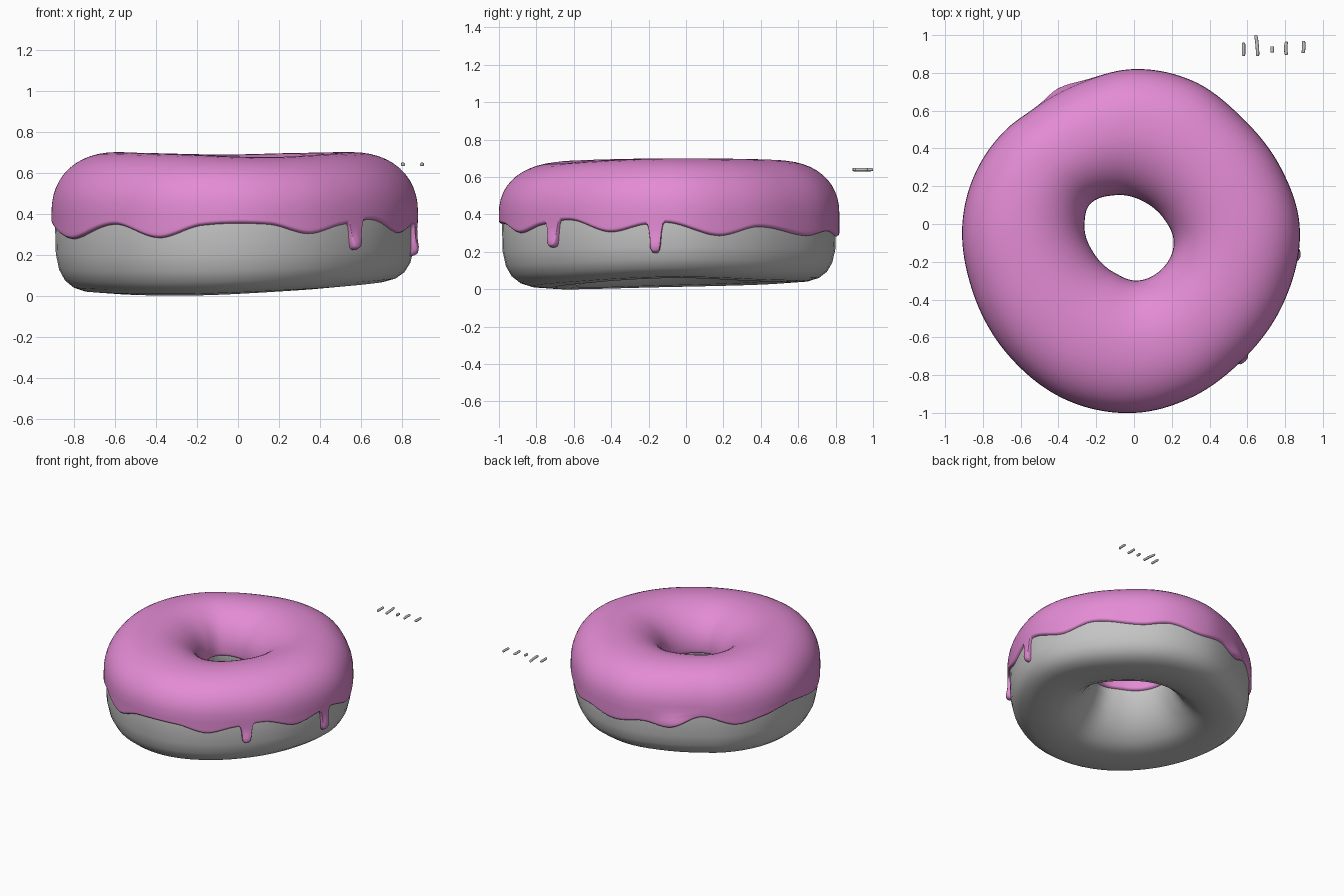
import bpy, bmesh, math

if "Cube" in bpy.data.objects:
    bpy.data.objects.remove(bpy.data.objects["Cube"])

CX, CY, ZM = -0.02, -0.085, 0.40      # ring centre and height of the equator


def loop_curve(knots):
    """Smooth closed curve through (degrees, value) knots."""
    k = sorted((a % 360, v) for a, v in knots)
    k = [(a - 360, v) for a, v in k[-2:]] + k + [(a + 360, v) for a, v in k[:3]]

    def f(deg):
        deg %= 360
        for i in range(1, len(k) - 2):
            (a0, v0), (a1, v1), (a2, v2), (a3, v3) = k[i - 1:i + 3]
            if a1 <= deg <= a2:
                w = a2 - a1
                t = (deg - a1) / w
                m1, m2 = (v2 - v0) / (a2 - a0) * w, (v3 - v1) / (a3 - a1) * w
                return ((2*t**3 - 3*t*t + 1) * v1 + (t**3 - 2*t*t + t) * m1
                        + (3*t*t - 2*t**3) * v2 + (t**3 - t*t) * m2)
        return k[2][1]
    return f


# lumpy outline, hole, bottom and top of the ring
r_outer = loop_curve([(5, .90), (26, .884), (48, .878), (68, .905), (89, .905), (106, .875),
                      (117, .866), (128, .864), (138, .880), (157, .894), (174, .893),
                      (197, .878), (224, .888), (249, .912), (272, .915), (292, .893),
                      (313, .870), (339, .878)])
r_hole = loop_curve([(32, .211), (69, .215), (109, .251), (138, .285), (161, .256), (201, .204),
                     (245, .192), (279, .217), (313, .226), (355, .231)])
z_bottom = loop_curve([(0, .06), (45, .045), (90, .035), (180, .012), (250, .0), (300, .025)])
z_top = loop_curve([(0, .70), (60, .695), (95, .688), (135, .695), (180, .70), (240, .69),
                    (285, .675), (325, .69)])

# wavy lower edge of the icing, with two drips
z_wave = loop_curve([(0.5, .352), (17, .285), (33, .332), (56, .285), (70, .31), (85, .28),
                     (100, .31), (113, .285), (128, .365), (144, .295), (157, .32), (175, .355),
                     (205, .275), (229, .345), (246, .28), (260, .34), (281, .345), (294.5, .30),
                     (307, .342), (322.5, .367), (338, .305), (351, .345)])
DRIPS = [(313.5, .135, 2.5), (354.9, .160, 2.1)]      # angle, length, half width


def z_edge(deg):
    z = z_wave(deg)
    for a, length, w in DRIPS:
        z -= length * math.exp(-(abs(deg - a) / w) ** 4)
    return z


def bulge(deg, z):
    """Extra thickness of the drip tips and of one swelling at the back."""
    s = .022 * math.exp(-((deg - 115) / 8) ** 2 - ((z - .31) / .06) ** 2)
    for a, length, w in DRIPS:
        s += .018 * math.exp(-((deg - a) / w) ** 2 - ((z - .345 + length * .75) / .05) ** 2)
    return s


def swell(deg, z):
    """Widen each drip toward its tip and narrow its neck."""
    for a, length, w in DRIPS:
        near = math.exp(-((deg - a) / (2 * w)) ** 4)
        deg += (deg - a) * near * .3 * math.exp(-((z - .345 + length * .8) / .035) ** 2)
    return deg


def section(deg, h):
    ri, ro = r_hole(deg) + .02 - h, r_outer(deg) - .02 + h
    return (ri + ro) / 2, (ro - ri) / 2


def place(deg, r, z):
    t = math.radians(deg)
    return (CX + r * math.cos(t), CY + r * math.sin(t), z)


def by_angle(deg, phi, h):
    """Point on the ring section: phi 0 outside, 90 top, 180 hole, 270 bottom."""
    c, s = math.cos(math.radians(phi)), math.sin(math.radians(phi))
    rc, a = section(deg, h)
    if s >= 0:
        n, b = (2.25 if c > 0 else 2.0), z_top(deg) - .02 + h - ZM
    else:
        n, b = (4.0 if c > 0 else 1.85), ZM - z_bottom(deg)
    r = rc + math.copysign(a * abs(c) ** (2 / n), c)
    return place(deg, r, ZM + math.copysign(b * abs(s) ** (2 / n), s))


def by_height(deg, z, side, h):
    """Point on the lower wall at height z, outside (1) or in the hole (-1)."""
    rc, a = section(deg, h)
    n = 4.0 if side > 0 else 1.85
    q = max(0, ZM - z) / (ZM - z_bottom(deg))
    return place(swell(deg, z) if side > 0 else deg, rc + side * a * (1 - q ** n) ** (1 / n), z)


def material(name, rgb):
    m = bpy.data.materials.new(name)
    m.diffuse_color = (*rgb, 1)
    m.use_nodes = True
    m.node_tree.nodes["Principled BSDF"].inputs["Base Color"].default_value = m.diffuse_color
    return m


def loft(name, columns, mat, wrap_rows=False, caps=False):
    """Skin a closed ring of columns of points."""
    bm = bmesh.new()
    vs = [[bm.verts.new(p) for p in col] for col in columns]
    n, rows = len(vs), len(vs[0])
    for i in range(n):
        a, b = vs[i], vs[(i + 1) % n]
        for j in range(rows if wrap_rows else rows - 1):
            k = (j + 1) % rows
            bm.faces.new((a[j], b[j], b[k], a[k]))
    if caps:
        bm.faces.new([c[0] for c in vs])
        bm.faces.new([c[-1] for c in vs])
        bmesh.ops.recalc_face_normals(bm, faces=bm.faces)
    for f in bm.faces:
        f.smooth = True
    me = bpy.data.meshes.new(name)
    bm.to_mesh(me)
    bm.free()
    me.materials.append(mat)
    ob = bpy.data.objects.new(name, me)
    bpy.context.collection.objects.link(ob)
    return ob


grey = material("plain grey", (.55, .55, .55))
pink = material("icing pink", (.77, .26, .66))

# dough ring
SECTION = [0, 30, 60, 90, 120, 150, 180, 196, 212, 228, 244, 258, 272, 286, 300, 315, 330, 345]
loft("dough", [[by_angle(d * 5, p, .005) for p in SECTION] for d in range(72)], grey, True)


# icing: outer lip, outer wall, top, hole wall, inner lip
def icing_column(deg):
    H, LIP = .02, .018
    ze, zi = z_edge(deg), .36 + .006 * math.sin(math.radians(3 * deg + 40))
    lip = [(1 - math.cos(k), -.008 + (H + .008) * math.sin(k))
           for k in (j * math.pi / 10 for j in range(6))]
    out = [by_height(deg, ze + LIP * u, 1, h + bulge(deg, ze + LIP * u) * (h > 0))
           for u, h in lip]
    for j in range(1, 7):
        z = ze + LIP + (ZM - ze - LIP) * j / 7
        out.append(by_height(deg, z, 1, H + bulge(deg, z)))
    out += [by_angle(deg, p * 7.5, H) for p in range(25)]
    z0 = zi + LIP
    out += [by_height(deg, ZM + (z0 - ZM) * j / 3, -1, H) for j in (1, 2)]
    out += [by_height(deg, zi + LIP * u, -1, h) for u, h in reversed(lip)]
    return out


loft("icing", [icing_column(i / 2) for i in range(720)], pink)

# loose sprinkles: x at both ends, sideways bend, y range
SPRINKLES = [(.58, .58, 0, .89, .96), (.655, .645, .002, .89, 1.0), (.732, .732, 0, .908, .94),
             (.807, .807, -.004, .895, .965), (.895, .897, .003, .905, .97)]
RINGS = [(0, .65), (.03, .9), (.1, 1), (.3, 1), (.5, 1), (.7, 1), (.9, 1), (.97, .9), (1, .65)]
for n, (x0, x1, bend, y0, y1) in enumerate(SPRINKLES, 1):
    cols = []
    for i in range(12):
        a = i * math.pi / 6
        cols.append([(x0 + (x1 - x0) * t + bend * math.sin(math.pi * t) + .009 * s * math.cos(a),
                      y0 + (y1 - y0) * t, .64 + .009 * s * math.sin(a)) for t, s in RINGS])
    loft(f"sprinkle_{n}", cols, grey, caps=True)
